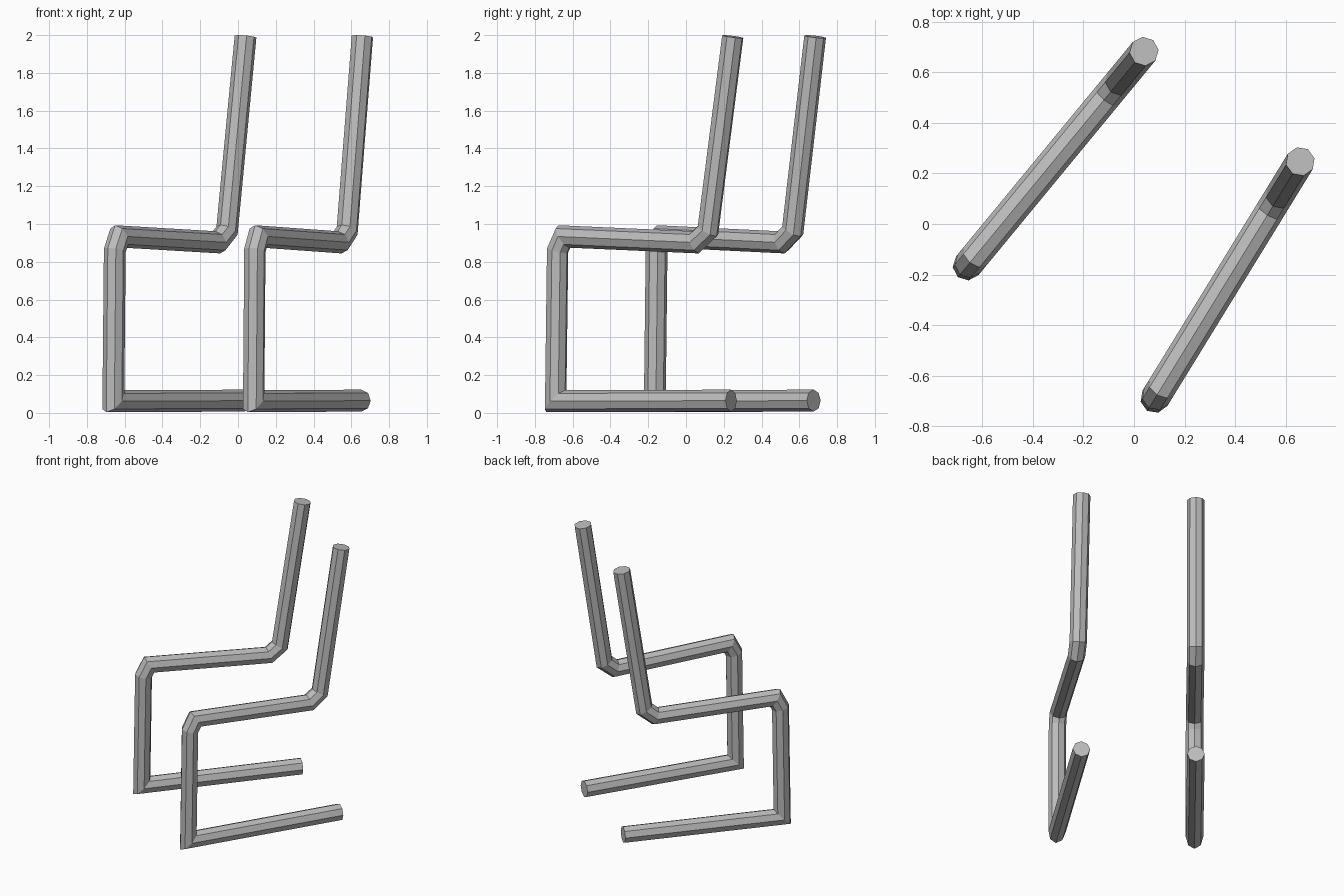
import bpy, bmesh, math
from mathutils import Vector

if "Cube" in bpy.data.objects:
    bpy.data.objects.remove(bpy.data.objects["Cube"])

SIDES, RADIUS = 8, 0.058

# Bent-tube centre line: (distance along the frame, height)
PROFILE = [(1.09, 0.065), (0.0, 0.062), (0.012, 0.86), (0.05, 0.934),
           (0.87, 0.903), (0.946, 0.965), (1.10, 1.992)]

steel = bpy.data.materials.new("grey steel")
steel.diffuse_color = (0.5, 0.5, 0.5, 1)
steel.use_nodes = True
steel.node_tree.nodes["Principled BSDF"].inputs["Base Color"].default_value = steel.diffuse_color


def tube_frame(name, start, end):
    """Sweep an octagon along the profile with mitred corners."""
    start = Vector((*start, 0))
    along = (Vector((*end, 0)) - start).normalized()
    side = Vector((-along.y, along.x, 0))
    up = Vector((0, 0, 1))
    path = [start + along * s + up * z for s, z in PROFILE]
    bm = bmesh.new()
    rings = []
    for i, p in enumerate(path):
        d_in = (p - path[i - 1]).normalized() if i else None
        d_out = (path[i + 1] - p).normalized() if i < len(path) - 1 else None
        a, b = d_in or d_out, d_out or d_in
        tangent = (a + b).normalized()
        stretch = RADIUS / tangent.dot(a)
        normal = tangent.cross(side)
        ring = []
        for k in range(SIDES):
            t = 2 * math.pi * k / SIDES
            ring.append(bm.verts.new(p + side * RADIUS * math.cos(t)
                                     + normal * stretch * math.sin(t)))
        rings.append(ring)
    for r0, r1 in zip(rings, rings[1:]):
        for k in range(SIDES):
            n = (k + 1) % SIDES
            bm.faces.new((r0[k], r0[n], r1[n], r1[k]))
    # End caps
    bm.faces.new(rings[0][::-1])
    bm.faces.new(rings[-1])
    bmesh.ops.recalc_face_normals(bm, faces=bm.faces[:])
    mesh = bpy.data.meshes.new(name)
    bm.to_mesh(mesh)
    bm.free()
    mesh.materials.append(steel)
    bpy.context.collection.objects.link(bpy.data.objects.new(name, mesh))


# Two separate side frames, each turned its own way
tube_frame("left_side_frame", (-0.66, -0.165), (0.045, 0.69))
tube_frame("right_side_frame", (0.083, -0.69), (0.66, 0.25))
